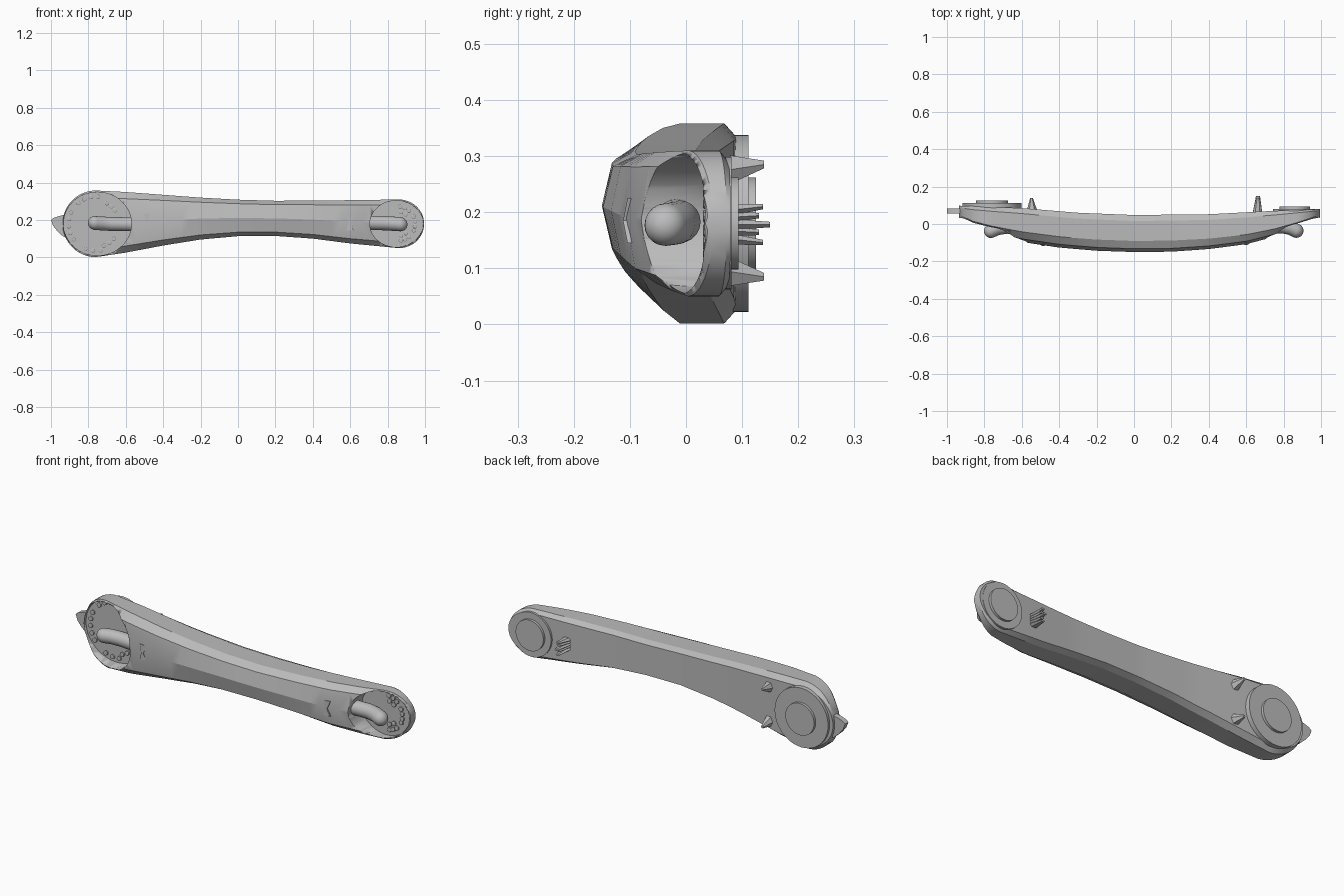
import bpy, bmesh, math
from mathutils import Vector

cube = bpy.data.objects.get("Cube")
if cube:
    bpy.data.objects.remove(cube)

grey = bpy.data.materials.new("plain grey")
grey.use_nodes = True
grey.diffuse_color = (0.5, 0.5, 0.5, 1)
grey.node_tree.nodes["Principled BSDF"].inputs["Base Color"].default_value = (0.5, 0.5, 0.5, 1)


def finish(name, bm, angle=28):
    bmesh.ops.recalc_face_normals(bm, faces=bm.faces)
    mesh = bpy.data.meshes.new(name)
    bm.to_mesh(mesh)
    bm.free()
    mesh.materials.append(grey)
    ob = bpy.data.objects.new(name, mesh)
    bpy.context.collection.objects.link(ob)
    bpy.context.view_layer.objects.active = ob
    ob.select_set(True)
    bpy.ops.object.shade_smooth_by_angle(angle=math.radians(angle))
    ob.select_set(False)
    return ob


def loft(name, rings, angle=28):
    """Skin a row of closed point rings and cap both ends."""
    bm = bmesh.new()
    rows = [[bm.verts.new(p) for p in ring] for ring in rings]
    n = len(rows[0])
    for a, b in zip(rows, rows[1:]):
        for i in range(n):
            bm.faces.new((a[i], a[(i + 1) % n], b[(i + 1) % n], b[i]))
    bm.faces.new(rows[0])
    bm.faces.new(rows[-1])
    return finish(name, bm, angle)


def oval(x, y, z, rx, rz, n=48):
    turn = [2 * math.pi * i / n for i in range(n)]
    return [(x + rx * math.cos(t), y, z + rz * math.sin(t)) for t in turn]


def lathe(name, x, z, steps, n=48):
    """Round part about the y direction from (y, radius) steps."""
    return loft(name, [oval(x, y, z, r, r, n) for y, r in steps])


def at(keys, x):
    for (x0, v0), (x1, v1) in zip(keys, keys[1:]):
        if x <= x1:
            break
    return v0 + (v1 - v0) * (x - x0) / (x1 - x0)


# Arm body: cross-sections swept along x
BIG, SMALL, MID_Z = -0.76, 0.86, 0.18
TOP = [(-.76, .358), (-.6, .35), (-.4, .335), (-.2, .32), (0, .309), (.2, .303), (.5, .305), (.86, .31)]
LOW = [(-.76, .002), (-.6, .026), (-.4, .064), (-.2, .096), (0, .114), (.2, .115), (.4, .101), (.6, .075), (.86, .05)]
FRONT = [(-.94, .035), (-.86, -.02), (-.76, -.055), (-.6, -.096), (-.4, -.126), (-.2, -.143), (0, -.15),
         (.2, -.148), (.4, -.134), (.6, -.108), (.75, -.068), (.88, -.018), (.995, .035)]
BACK = [(-.94, .098), (-.6, .085), (-.3, .06), (0, .048), (.4, .052), (.7, .068), (.995, .08)]


def section(x, lo, hi):
    f, b = at(FRONT, x), at(BACK, x)
    d, mid, h = b - f, (lo + hi) / 2, (hi - lo) / 2
    half = [(f + .09 * d, .78), (f + .3 * d, 1), (b - .16 * d, 1), (b, .86)]
    pts = [(f, 0)] + half + [(y, -s) for y, s in reversed(half)]
    return [(x, y, mid + s * h) for y, s in pts]


rings = []
for i in range(1, 13):
    t = math.pi / 2 * i / 13
    h = .178 * math.sin(t)
    rings.append(section(BIG - .178 * math.cos(t), MID_Z - h, MID_Z + h))
for i in range(33):
    x = BIG + (SMALL - BIG) * i / 32
    rings.append(section(x, at(LOW, x), at(TOP, x)))
for i in range(1, 13):
    t = math.pi / 2 * i / 13
    h = .13 * math.cos(t)
    rings.append(section(SMALL + .135 * math.sin(t), MID_Z - h, MID_Z + h))
body = loft("arm_body", rings, 20)

# Sockets bored into the front of each end
SOCKETS = [("big", -.752, .182, .169, .05), ("small", .847, .142, .124, .04)]
for label, x, rx, rz, floor in SOCKETS:
    cutter = loft(label + "_socket_cutter", [oval(x, y, MID_Z, rx, rz, 64) for y in (-.4, floor)])
    cutter.hide_render = True
    cutter.hide_set(True)
    cut = body.modifiers.new(label + "_socket", "BOOLEAN")
    cut.operation = "DIFFERENCE"
    cut.solver = "EXACT"
    cut.object = cutter

# Joint discs on the back
lathe("big_joint_disc", BIG, MID_Z, [(.06, .158), (.111, .158)])
lathe("big_joint_cap", BIG, MID_Z - .003, [(.1, .085), (.125, .085)])
lathe("small_joint_disc", SMALL, MID_Z, [(.055, .118), (.081, .118)])
lathe("small_joint_cap", SMALL, MID_Z, [(.07, .082), (.094, .082)])


# Bent round pegs reaching from the socket walls
def peg(name, path, r):
    pts = [Vector(p) for p in path]
    tip, back = pts[-1], (pts[-1] - pts[-2]).normalized()
    stations = [(p, r) for p in pts]
    stations += [(tip + back * r * math.sin(a), r * math.cos(a))
                 for a in (math.pi / 2 * k / 7 for k in range(1, 7))]
    stations.append((tip + back * r * .999, r * .03))
    out = []
    for i, (p, rad) in enumerate(stations):
        a, b = stations[max(i - 1, 0)][0], stations[min(i + 1, len(stations) - 1)][0]
        side = (b - a).normalized().cross(Vector((0, 0, 1)))
        out.append([p + (side * math.cos(t) + Vector((0, 0, 1)) * math.sin(t)) * rad
                    for t in (2 * math.pi * k / 20 for k in range(20))])
    loft(name, out, 40)


peg("big_peg", [(-.55, -.02, .177), (-.68, -.015, .179), (-.73, -.023, .182), (-.765, -.038, .184)], .037)
peg("small_peg", [(.68, -.018, .186), (.79, -.012, .183), (.835, -.02, .18), (.868, -.036, .178)], .038)

# Studs on the socket floors, set along arcs
STUDS = [("big", -.76, .05, .145, (85, 100, 115, 130, 155, 170, 185, 200, 215, 248, 264, 280)),
         ("big_inner", -.76, .05, .125, (35, 48, 62, 290, 305, 320)),
         ("small", .855, .04, .092, (-80, -66, -50, -22, -8, 8, 24, 50, 66, 82)),
         ("small_inner", .855, .04, .065, (-75, -50, 50, 75))]
for label, x, y, r, angles in STUDS:
    for k, a in enumerate(angles):
        a = math.radians(a)
        lathe(f"{label}_stud_{k + 1}", x + r * math.cos(a), MID_Z + r * math.sin(a),
              [(y + .002, .012), (y - .008, .012), (y - .01, .009)], 10)

# Hourglass plates on the front
for label, x, z in (("big", -.485, .195), ("small", .598, .185)):
    y = at(FRONT, x)
    shape = [(-.02, .04), (.02, .04), (.006, 0), (.02, -.04), (-.02, -.04), (-.006, 0)]
    loft(label + "_hourglass_plate",
         [[(x + dx, y + s + .2 * abs(dz), z + dz) for dx, dz in shape] for s in (-.004, .004)])


# Small spikes on the back
def spike(name, base, tip, w, h, shrink, n=6):
    loft(name, [oval(*base, w, h, n), oval(*tip, w * shrink, h * shrink, n)])


for label, sign in (("upper", 1), ("lower", -1)):
    spike(label + "_back_spike", (-.545, .06, .185 + sign * .088), (-.548, .139, .185 + sign * .1), .032, .036, .22)
for k, (dz, reach) in enumerate([(-.032, .137), (-.014, .13), (.0, .15), (.016, .13), (.032, .137)]):
    spike(f"claw_prong_{k + 1}", (.66, .05, .178 + dz * .7), (.663, reach, .178 + dz), .027, .014, .4)

# Pointed fin at the big end
fin = [(-.9, .235), (-.955, .222), (-.985, .212), (-1, .2), (-.988, .168), (-.965, .14), (-.935, .112), (-.9, .1)]
loft("end_fin", [[(x, y, z) for x, z in fin] for y in (.056, .084)])
